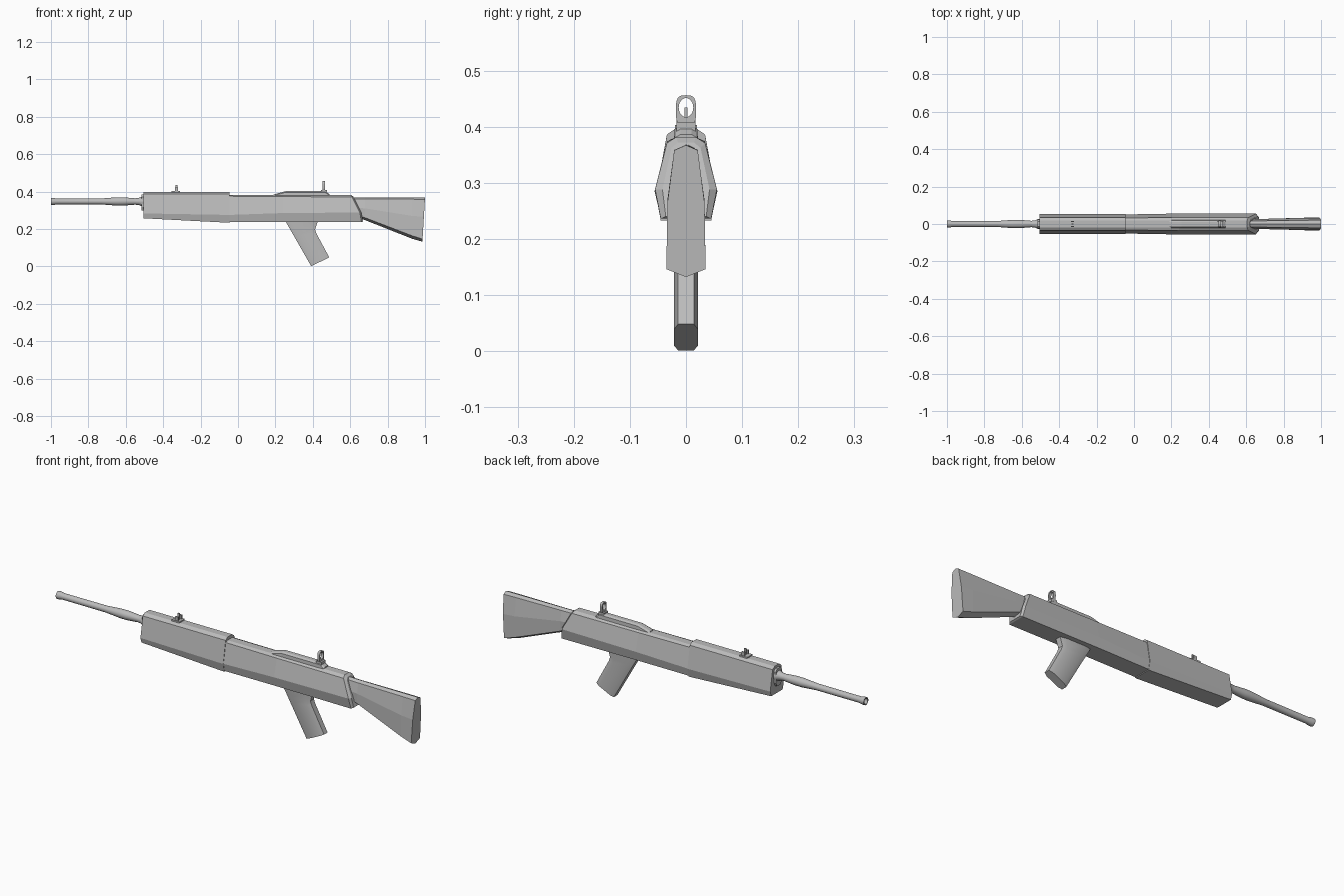
import bpy, bmesh, math

if "Cube" in bpy.data.objects:
    bpy.data.objects.remove(bpy.data.objects["Cube"])

grey = bpy.data.materials.new("plain grey")
grey.diffuse_color = (0.5, 0.5, 0.5, 1)
grey.use_nodes = True
grey.node_tree.nodes["Principled BSDF"].inputs["Base Color"].default_value = grey.diffuse_color


def finish(name, bm, smooth=None):
    bmesh.ops.recalc_face_normals(bm, faces=bm.faces)
    mesh = bpy.data.meshes.new(name)
    bm.to_mesh(mesh)
    bm.free()
    mesh.materials.append(grey)
    ob = bpy.data.objects.new(name, mesh)
    bpy.context.collection.objects.link(ob)
    if smooth:
        bpy.ops.object.select_all(action='DESELECT')
        ob.select_set(True)
        bpy.context.view_layer.objects.active = ob
        bpy.ops.object.shade_smooth_by_angle(angle=math.radians(smooth))
    return ob


def loft(name, rings, smooth=None, closed=False):
    """Skin a list of point rings; cap the ends, or join last to first."""
    bm = bmesh.new()
    vs = [[bm.verts.new(p) for p in r] for r in rings]
    n = len(vs[0])
    pairs = list(zip(vs, vs[1:])) + ([(vs[-1], vs[0])] if closed else [])
    for a, b in pairs:
        for i in range(n):
            j = (i + 1) % n
            bm.faces.new((a[i], a[j], b[j], b[i]))
    if not closed:
        bm.faces.new(vs[0])
        bm.faces.new(vs[-1])
    return finish(name, bm, smooth)


def section(x, half):
    """Mirror a half profile of (y, z) from top to bottom; x may depend on z."""
    fx = x if callable(x) else (lambda z: x)
    full = half + [(-y, z) for y, z in reversed(half) if y > 0]
    return [(fx(z), y, z) for y, z in full]


def block(name, x0, x1, w, z0, z1, y=0):
    prof = [(y + w, z1), (y + w, z0), (y - w, z0), (y - w, z1)]
    return loft(name, [[(x, a, b) for a, b in prof] for x in (x0, x1)])


def lathe(name, profile, z, n=16):
    return loft(name, [[(x, r * math.cos(2 * math.pi * i / n),
                         z + r * math.sin(2 * math.pi * i / n))
                        for i in range(n)] for x, r in profile], 35)


# barrel with flared, bored muzzle
lathe("barrel", [(-0.85, 0.011), (-1, 0.014), (-1, 0.019), (-0.985, 0.019), (-0.97, 0.0155),
                 (-0.73, 0.016), (-0.65, 0.022), (-0.61, 0.022), (-0.55, 0.017),
                 (-0.53, 0.019), (-0.512, 0.027), (-0.49, 0.027)], 0.347)
loft("barrel_collar", [section(x, [(0.014, 0.385), (0.024, 0.372), (0.024, 0.318), (0.014, 0.298)])
                       for x in (-0.516, -0.49)])

# handguard, deeper towards the back
loft("handguard", [section(x, [(0.018, 0.397), (0.034, 0.386), (0.053, e), (0.045, b)])
                   for x, e, b in ((-0.505, 0.283, 0.257), (-0.045, 0.275, 0.233))])


# receiver with a raked rear end and bevelled rear rim
def rake(z):
    return 0.605 + 0.055 * min(1, (0.381 - z) / 0.11)


loft("receiver", [
    section(-0.045, [(0.018, 0.381), (0.033, 0.375), (0.051, 0.275), (0.044, 0.237)]),
    section(0.24, [(0.018, 0.381), (0.034, 0.373), (0.056, 0.285), (0.045, 0.238)]),
    section(rake, [(0.018, 0.381), (0.034, 0.371), (0.055, 0.288), (0.045, 0.236)]),
    section(lambda z: rake(z) + 0.008, [(0.014, 0.372), (0.026, 0.362), (0.042, 0.288),
                                        (0.036, 0.24)])])

# butt stock
loft("stock", [
    section(0.60, [(0, 0.369), (0.016, 0.361), (0.026, 0.315), (0.024, 0.285), (0, 0.277)]),
    section(0.68, [(0, 0.368), (0.017, 0.36), (0.027, 0.31), (0.026, 0.26), (0, 0.247)]),
    section(0.93, [(0, 0.367), (0.02, 0.359), (0.033, 0.27), (0.034, 0.164), (0, 0.148)]),
    section(lambda z: 1.0 - 0.06 * (0.367 - z),
            [(0, 0.367), (0.021, 0.358), (0.033, 0.265), (0.035, 0.146), (0, 0.132)])])

# pistol grip: side outline, narrowed at front and rear edges
def grip_ring(fx, fz, bx, bz):
    pts = [(0, 0.014), (0.18, 0.021), (0.82, 0.021), (1, 0.014)]
    ring = [(t, w) for t, w in pts] + [(t, -w) for t, w in reversed(pts)]
    return [(fx + (bx - fx) * t, w, fz + (bz - fz) * t) for t, w in ring]


loft("grip", [grip_ring(0.245, 0.255, 0.43, 0.255), grip_ring(0.256, 0.238, 0.425, 0.237),
              grip_ring(0.285, 0.187, 0.412, 0.197), grip_ring(0.30, 0.161, 0.418, 0.178),
              grip_ring(0.391, 0.001, 0.488, 0.048)], 25)

# raised top rail, sloped at both ends
loft("top_rail", [section(x, [(0.010, z), (0.02, z - 0.006), (0.022, 0.37)])
                  for x, z in ((0.19, 0.384), (0.255, 0.402), (0.465, 0.402), (0.49, 0.386))])


# rear ring sight
def ring(x, w, h, zc, e, n=24):
    pts = []
    for i in range(n):
        c, s = math.cos(2 * math.pi * i / n), math.sin(2 * math.pi * i / n)
        pts.append((x, w * math.copysign(abs(c) ** e, c), zc + h * math.copysign(abs(s) ** e, s)))
    return pts


X0, X1 = 0.453, 0.466
loft("rear_sight_ring", [ring(X0, 0.018, 0.027, 0.429, 0.6), ring(X1, 0.018, 0.027, 0.429, 0.6),
                         ring(X1, 0.013, 0.017, 0.434, 1), ring(X0, 0.013, 0.017, 0.434, 1)],
     closed=True)
block("rear_sight_base", 0.445, 0.475, 0.017, 0.39, 0.408)

# front post sight with two guard ears
block("front_sight_base", -0.355, -0.31, 0.02, 0.385, 0.403)
block("front_sight_post", -0.335, -0.323, 0.0025, 0.39, 0.434)
for side, y in (("left", 0.014), ("right", -0.014)):
    block("front_sight_ear_" + side, -0.337, -0.321, 0.003, 0.39, 0.422, y)
